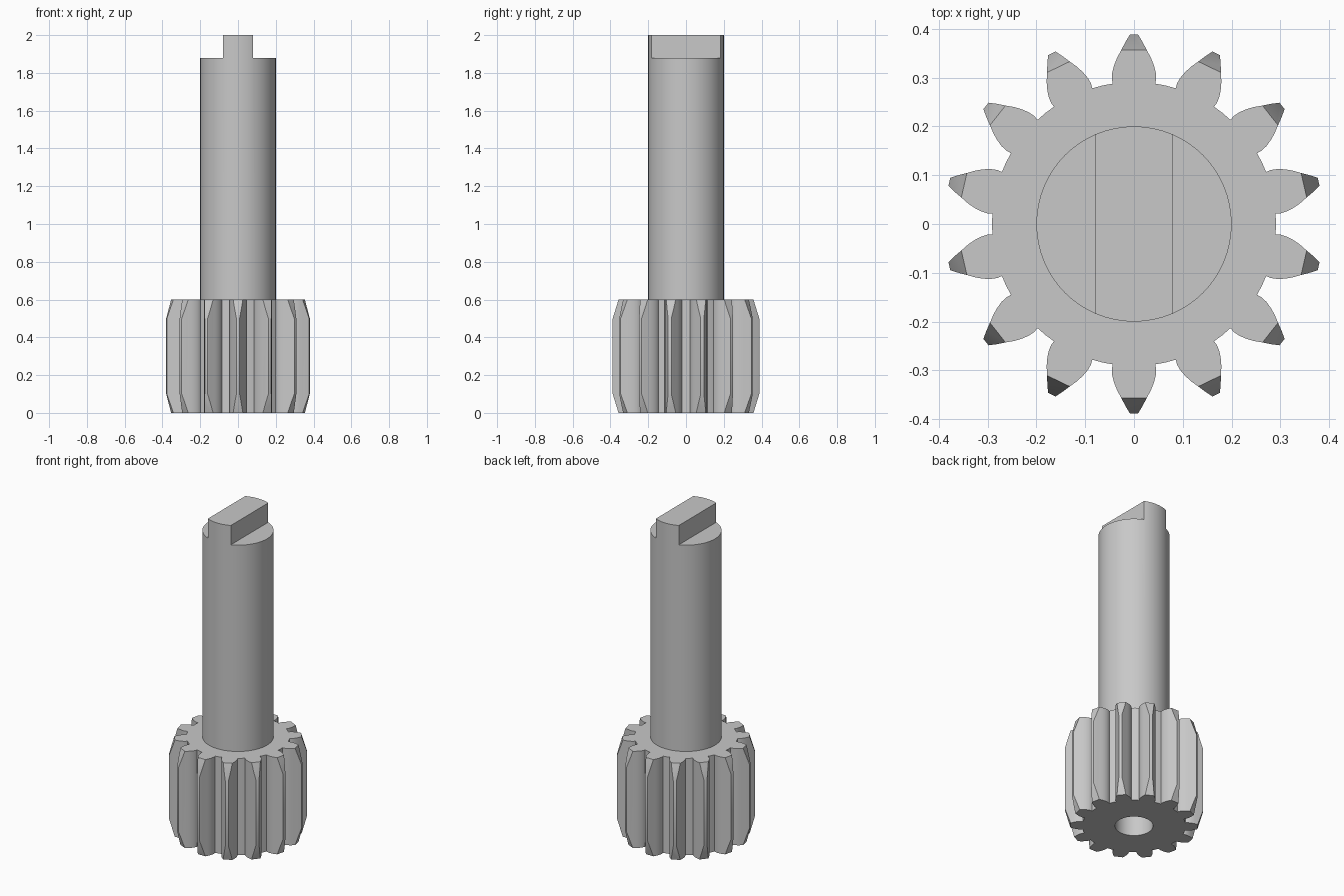
import bpy, bmesh, math
from mathutils import Matrix, Vector

cube = bpy.data.objects.get("Cube")
if cube:
    bpy.data.objects.remove(cube, do_unlink=True)

TEETH = 14
GEAR_TOP, SHOULDER, TOP = 0.6, 1.88, 2.0
ROOT_R, TIP_R, CHAMFER_R, CHAMFER_H = 0.291, 0.388, 0.357, 0.1
SHAFT_R, BORE_R, KEY_HALF = 0.2, 0.107, 0.079

# One material for the whole part
steel = bpy.data.materials.new("plain_grey")
steel.use_nodes = True
grey = (0.58, 0.58, 0.58, 1)
steel.diffuse_color = grey
steel.node_tree.nodes["Principled BSDF"].inputs["Base Color"].default_value = grey


def finish(bm, name):
    bmesh.ops.recalc_face_normals(bm, faces=bm.faces)
    mesh = bpy.data.meshes.new(name)
    bm.to_mesh(mesh)
    bm.free()
    mesh.materials.append(steel)
    obj = bpy.data.objects.new(name, mesh)
    bpy.context.collection.objects.link(obj)
    bpy.ops.object.select_all(action='DESELECT')
    obj.select_set(True)
    bpy.context.view_layer.objects.active = obj
    bpy.ops.object.shade_smooth_by_angle(angle=math.radians(25))
    return obj


def circle(radius, count=64):
    return [(radius * math.cos(a), radius * math.sin(a))
            for a in (math.tau * i / count for i in range(count))]


def ring(bm, outline, z):
    """Closed loop of vertices and edges at height z."""
    verts = [bm.verts.new((x, y, z)) for x, y in outline]
    edges = [bm.edges.new((v, verts[i - 1])) for i, v in enumerate(verts)]
    return verts, edges


def bridge(bm, low, high):
    for i in range(len(low)):
        bm.faces.new((low[i - 1], low[i], high[i], high[i - 1]))


# Tooth flank as (half width, radius along the tooth), root to tip
flank = [(0.0437, 0.2875), (0.0455, 0.298), (0.0445, 0.311), (0.0405, 0.326),
         (0.0345, 0.341), (0.0265, 0.3555), (0.018, 0.372), (0.0085, TIP_R)]
half_pitch = math.pi / TEETH
valley = (-ROOT_R * math.sin(half_pitch), ROOT_R * math.cos(half_pitch))
tooth = flank + [(-x, y) for x, y in reversed(flank)] + [valley]
turns = [Matrix.Rotation(2 * half_pitch * i, 3, 'Z') for i in range(TEETH)]
gear_outline = [(turn @ Vector((x, y, 0)))[:2] for turn in turns for x, y in tooth]

# Pinion: toothed wall, ring-shaped ends and a bore from below
bm = bmesh.new()
low, low_edges = ring(bm, gear_outline, 0)
high, high_edges = ring(bm, gear_outline, GEAR_TOP)
bridge(bm, low, high)
mouth, mouth_edges = ring(bm, circle(BORE_R), 0)
bore_end, _ = ring(bm, circle(BORE_R), GEAR_TOP)
bridge(bm, mouth, bore_end)
bm.faces.new(bore_end)
_, seat_edges = ring(bm, circle(SHAFT_R), GEAR_TOP)
bmesh.ops.triangle_fill(bm, use_beauty=True, edges=low_edges + mouth_edges, normal=(0, 0, -1))
bmesh.ops.triangle_fill(bm, use_beauty=True, edges=high_edges + seat_edges, normal=(0, 0, 1))

# Flat chamfers on both ends of every tooth
for turn in turns:
    for z, side in ((GEAR_TOP, 1), (0, -1)):
        cut = bmesh.ops.bisect_plane(
            bm, geom=bm.verts[:] + bm.edges[:] + bm.faces[:], dist=1e-5,
            plane_co=turn @ Vector((0, CHAMFER_R, z)),
            plane_no=(turn @ Vector((0, CHAMFER_H, side * (TIP_R - CHAMFER_R)))).normalized(),
            clear_outer=True)["geom_cut"]
        rim = [e for e in cut if isinstance(e, bmesh.types.BMEdge) and e.is_boundary]
        bmesh.ops.edgenet_fill(bm, edges=rim)
finish(bm, "pinion")

# Shaft with a drive key raised across its end
bm = bmesh.new()
low, _ = ring(bm, circle(SHAFT_R), GEAR_TOP)
high, _ = ring(bm, circle(SHAFT_R), SHOULDER)
bridge(bm, low, high)
bm.faces.new(high)
for x in (-KEY_HALF, KEY_HALF):
    end_faces = [f for f in bm.faces if all(v.co.z > SHOULDER - 0.01 for v in f.verts)]
    end_edges = {e for f in end_faces for e in f.edges}
    end_verts = {v for f in end_faces for v in f.verts}
    bmesh.ops.bisect_plane(bm, geom=list(end_verts) + list(end_edges) + end_faces,
                           plane_co=(x, 0, 0), plane_no=(1, 0, 0), dist=1e-5)
key = [f for f in bm.faces if all(v.co.z > SHOULDER - 0.01 for v in f.verts)
       and abs(f.calc_center_median().x) < KEY_HALF / 2]
raised = bmesh.ops.extrude_face_region(bm, geom=key)["geom"]
bmesh.ops.delete(bm, geom=[f for f in key if f.is_valid], context='FACES_ONLY')
bmesh.ops.translate(bm, vec=(0, 0, TOP - SHOULDER),
                    verts=[v for v in raised if isinstance(v, bmesh.types.BMVert)])
finish(bm, "shaft")
